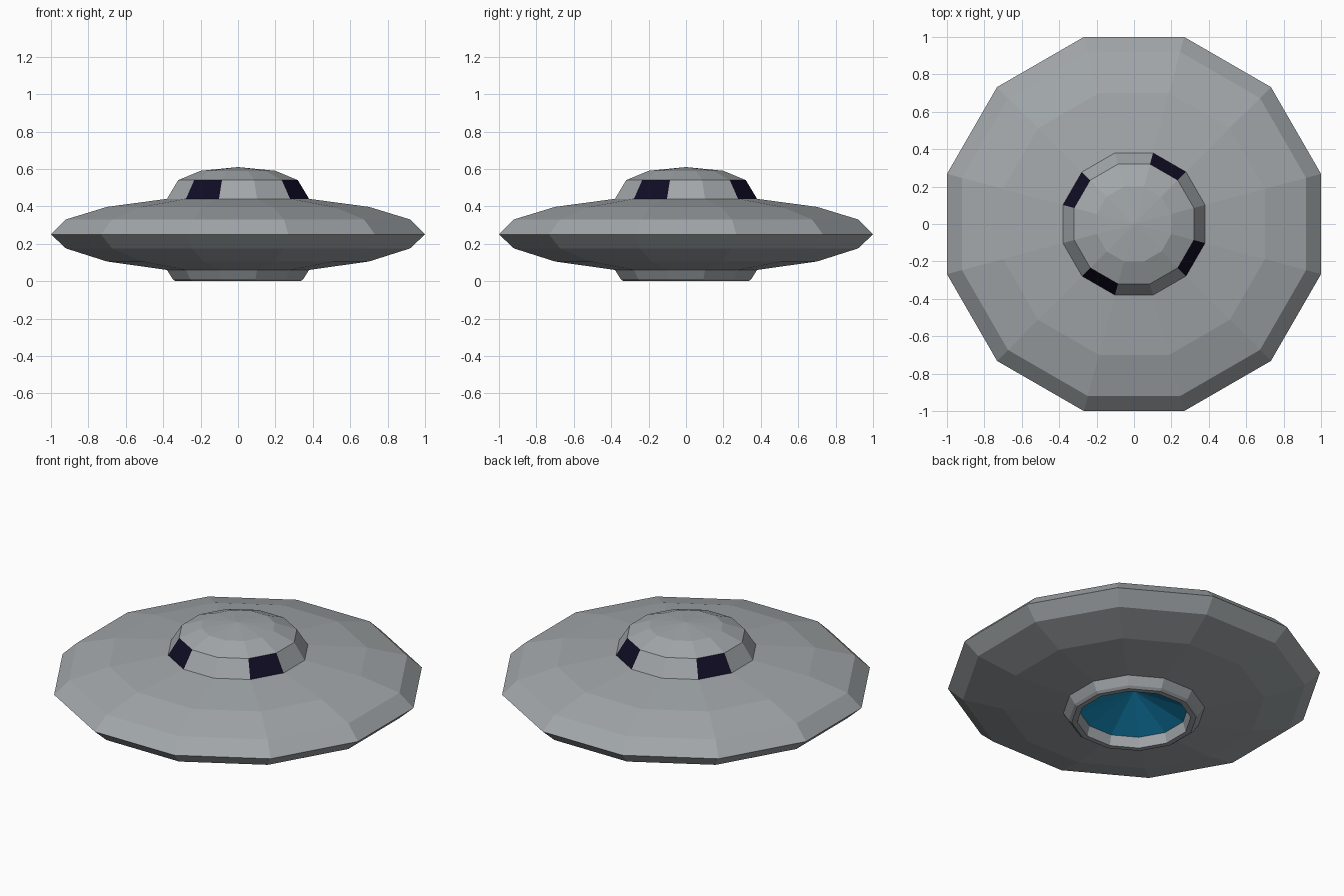
import bpy, bmesh, math

if "Cube" in bpy.data.objects:
    bpy.data.objects.remove(bpy.data.objects["Cube"])

SIDES = 12
STEP = 2 * math.pi / SIDES
CORNER = 1 / math.cos(STEP / 2)   # profile radii are measured to the flats


def material(name, rgb):
    m = bpy.data.materials.new(name)
    m.diffuse_color = (*rgb, 1)
    m.use_nodes = True
    m.node_tree.nodes["Principled BSDF"].inputs["Base Color"].default_value = m.diffuse_color
    return m


hull_grey = material("hull grey", (0.36, 0.385, 0.40))
window_dark = material("window dark", (0.005, 0.004, 0.018))
beam_blue = material("beam blue", (0.008, 0.27, 0.52))


def lathe(name, profile, mats, rule=None):
    """Spin (radius, z) points, ordered so the outside lies to the right."""
    bm = bmesh.new()
    rings = []
    for r, z in profile:
        if r == 0:
            rings.append([bm.verts.new((0, 0, z))] * SIDES)
        else:
            rings.append([bm.verts.new((r * CORNER * math.cos((k + 0.5) * STEP),
                                        r * CORNER * math.sin((k + 0.5) * STEP), z))
                          for k in range(SIDES)])
    for a, b in zip(rings, rings[1:]):
        for k in range(SIDES):
            n = (k + 1) % SIDES
            quad = [a[k], a[n], b[n], b[k]]
            f = bm.faces.new(list(dict.fromkeys(quad)))
            if rule:
                f.material_index = rule(f.calc_center_median())
    bm.normal_update()
    me = bpy.data.meshes.new(name)
    bm.to_mesh(me)
    bm.free()
    for m in mats:
        me.materials.append(m)
    ob = bpy.data.objects.new(name, me)
    bpy.context.collection.objects.link(ob)
    return ob


# saucer hull
lathe("saucer_hull", [(0.38, 0.06), (0.70, 0.105), (0.92, 0.175), (1.0, 0.25),
                      (0.92, 0.33), (0.70, 0.397), (0.38, 0.44)], [hull_grey])


# cockpit dome, with every third face of its lowest band a window
def window_rule(c):
    angle = round(math.degrees(math.atan2(c.y, c.x)) / 30)
    return 1 if c.z < 0.53 and angle % 3 == 2 else 0


lathe("cockpit_dome", [(0.38, 0.44), (0.32, 0.54), (0.20, 0.59), (0, 0.61)],
      [hull_grey, window_dark], window_rule)

# hollow base ring
lathe("base_ring", [(0.29, 0.06), (0.305, 0.0), (0.335, 0.0), (0.35, 0.012),
                    (0.38, 0.06)], [hull_grey])

# recessed beam emitter cone
lathe("beam_emitter", [(0, 0.185), (0.29, 0.06)], [beam_blue])
